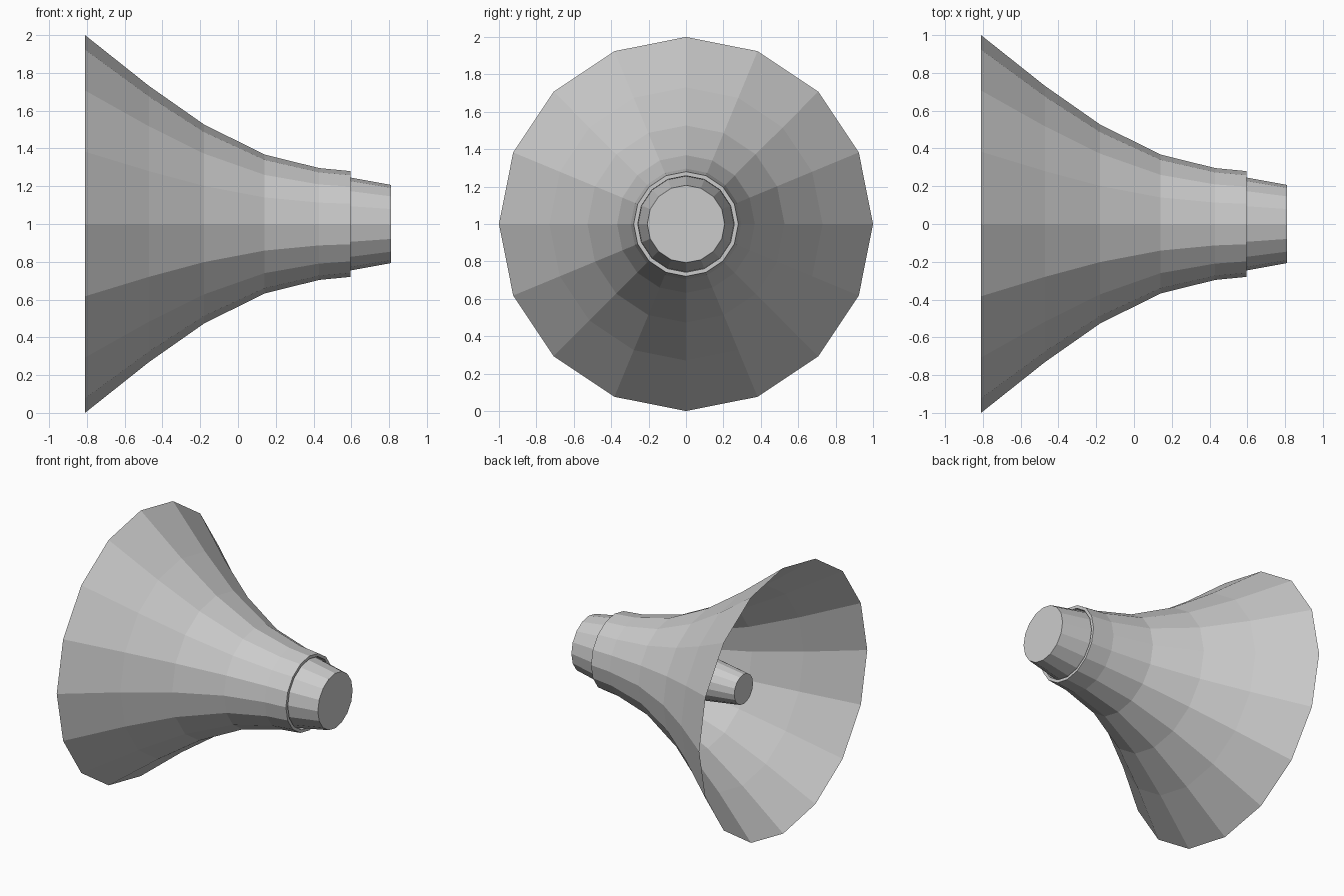
import bpy, bmesh, math

if "Cube" in bpy.data.objects:
    bpy.data.objects.remove(bpy.data.objects["Cube"])

SIDES = 16


def lathe(name, profile, cap_start=False, cap_end=False):
    """Spin an (x, radius) profile around the horizontal axis at z = 1."""
    bm = bmesh.new()
    rings = []
    for x, r in profile:
        ring = []
        for i in range(SIDES):
            a = 2 * math.pi * i / SIDES
            ring.append(bm.verts.new((x, r * math.sin(a), 1 + r * math.cos(a))))
        rings.append(ring)
    for a, b in zip(rings, rings[1:]):
        for i in range(SIDES):
            j = (i + 1) % SIDES
            bm.faces.new((a[i], a[j], b[j], b[i]))
    if cap_start:
        bm.faces.new(rings[0][::-1])
    if cap_end:
        bm.faces.new(rings[-1])
    # Outward winding
    bm.normal_update()
    f = next(iter(bm.faces))
    c = f.calc_center_median()
    if f.normal.y * c.y + f.normal.z * (c.z - 1) < 0:
        bmesh.ops.reverse_faces(bm, faces=bm.faces[:])
    mesh = bpy.data.meshes.new(name)
    bm.to_mesh(mesh)
    bm.free()
    obj = bpy.data.objects.new(name, mesh)
    bpy.context.collection.objects.link(obj)
    return obj


# Flared bell: thin shell with a turned-in lip at the narrow end
lathe("horn_bell", [(-0.81, 1.0), (-0.47, 0.73), (-0.18, 0.527), (0.14, 0.368),
                    (0.43, 0.296), (0.595, 0.28), (0.595, 0.258), (0.54, 0.256)])

# Tapered core: slim tip inside the bell, stubby plug behind it
lathe("driver_core", [(-0.48, 0.112), (0.54, 0.256), (0.81, 0.207)],
      cap_start=True, cap_end=True)
